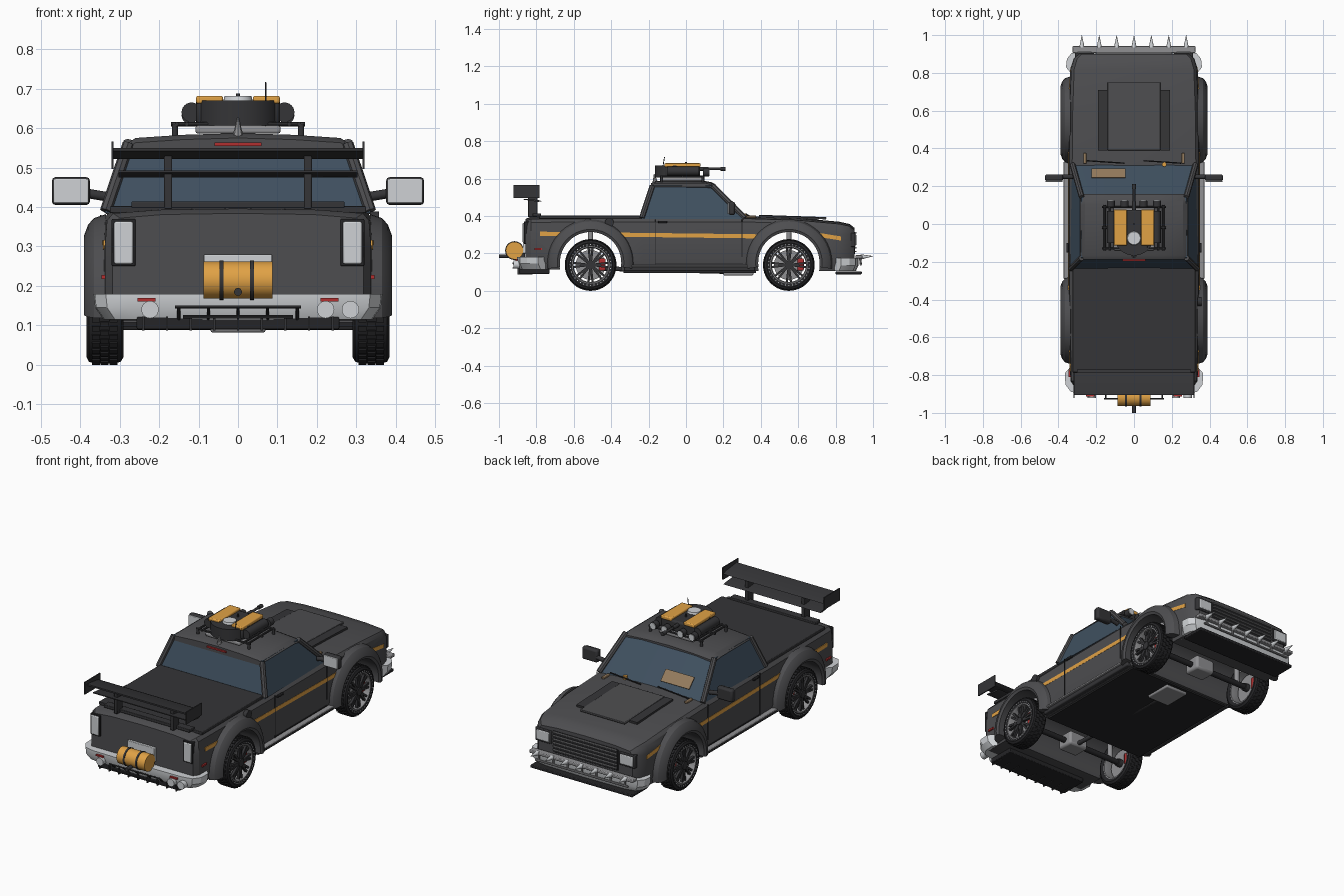
import bpy, bmesh, math
from mathutils import Vector, Matrix

if "Cube" in bpy.data.objects:
    bpy.data.objects.remove(bpy.data.objects["Cube"])

COL = {'body': (.075, .075, .08), 'dark': (.035, .035, .038), 'black': (.018, .018, .02), 'glass': (.05, .08, .115),
       'silver': (.62, .64, .66), 'grey': (.28, .28, .29), 'orange': (.75, .36, .06), 'red': (.45, .03, .03), 'tan': (.3, .2, .11)}
MATS = {}
for k, c in COL.items():
    MATS[k] = bpy.data.materials.new(k)
    MATS[k].diffuse_color = (*c, 1)

def finish(name, bm, mat, bevel=0):
    bmesh.ops.recalc_face_normals(bm, faces=bm.faces[:])
    me = bpy.data.meshes.new(name)
    bm.to_mesh(me)
    bm.free()
    me.materials.append(MATS[mat])
    ob = bpy.data.objects.new(name, me)
    bpy.context.collection.objects.link(ob)
    if bevel:
        m = ob.modifiers.new('bevel', 'BEVEL')
        m.width, m.segments = bevel, 2
    return ob

def boxes(name, items, mat, bevel=0):
    """items: (center, size[, rotation matrix about the center])"""
    bm = bmesh.new()
    for it in items:
        rot = it[2] if len(it) > 2 else Matrix()
        bmesh.ops.create_cube(bm, size=1, matrix=Matrix.Translation(it[0]) @ rot @ Matrix.Diagonal((*it[1], 1)))
    return finish(name, bm, mat, bevel)

def box(name, x, y, z, mat, bevel=0):
    c = [(a + b) / 2 for a, b in (x, y, z)]
    return boxes(name, [(c, [b - a for a, b in (x, y, z)])], mat, bevel)

def rods(name, segs, r, mat, r2=None, n=14):
    bm = bmesh.new()
    for a, b in segs:
        a, b = Vector(a), Vector(b)
        q = (b - a).to_track_quat('Z', 'Y').to_matrix().to_4x4()
        bmesh.ops.create_cone(bm, cap_ends=True, segments=n, radius1=r, radius2=r if r2 is None else r2,
                              depth=(b - a).length, matrix=Matrix.Translation((a + b) / 2) @ q)
    return finish(name, bm, mat)

def loft(name, rings, mat, closed=False):
    bm = bmesh.new()
    vs = [[bm.verts.new(p) for p in r] for r in rings]
    n = len(rings[0])
    pairs = list(zip(vs, vs[1:])) + ([(vs[-1], vs[0])] if closed else [])
    for a, b in pairs:
        for i in range(n):
            j = (i + 1) % n
            bm.faces.new((a[i], a[j], b[j], b[i]))
    if not closed:
        bm.faces.new(vs[0][::-1])
        bm.faces.new(vs[-1])
    return finish(name, bm, mat)

def revolve(name, prof, y, z, s, mat, n=40):
    ang = [2 * math.pi * i / n for i in range(n)]
    return loft(name, [[(s * x, y + r * math.cos(a), z + r * math.sin(a)) for x, r in prof] for a in ang], mat, True)

def sym(half):
    return half + [(-x, y, z) for x, y, z in half[::-1] if x > 1e-6]

# Body shell: y, half width, bottom, shoulder height
ST = [(-.858, .318, .125, .372), (-.83, .337, .115, .384), (-.23, .348, .105, .386), (.32, .348, .105, .386),
      (.6, .345, .105, .377), (.82, .337, .105, .357), (.875, .32, .11, .345), (.9, .295, .12, .325)]
def half_w(y):
    for a, b in zip(ST, ST[1:]):
        if a[0] <= y <= b[0]:
            return a[1] + (b[1] - a[1]) * (y - a[0]) / (b[0] - a[0])
body = loft('body_shell', [sym([(0, y, t + .012), (w * .6, y, t + .009), (w * .94, y, t), (w * .985, y, t - .018),
            (w, y, .3), (w, y, b + .05), (w * .96, y, b), (0, y, b)]) for y, w, b, t in ST], 'body')

# Wheels, arches and flares
WY, WZ, WR = (-.51, .55), .138, .138
for y in WY:
    cut = rods('arch_cutter', [((-.5, y, .15), (.5, y, .15))], .167, 'black', n=48)
    cut.hide_render = True
    m = body.modifiers.new('arch', 'BOOLEAN')
    m.operation, m.object = 'DIFFERENCE', cut
    bpy.context.view_layer.objects.active = body
    bpy.ops.object.modifier_apply(modifier=m.name)
    bpy.data.objects.remove(cut)
    rods('axle', [((-.33, y, WZ), (.33, y, WZ))], .016, 'black')
    box('axle_housing', (-.06, .06), (y - .05, y + .05), (.1, .18), 'grey', .012)
    for s in (-1, 1):
        rods('suspension_strut', [((s * .26, y, .14), (s * .26, y, .325))], .014, 'grey')
        fl = [(.166, .33), (.164, .383), (.178, .39), (.205, .38), (.222, .365), (.232, .335)]
        loft('fender_flare', [[(s * x, y + r * math.cos(a), .15 + r * math.sin(a)) for r, x in fl]
                              for a in [math.radians(-8 + 196 * i / 28) for i in range(29)]], 'body')
        revolve('tyre', [(.297, .1), (.29, .118), (.297, .13), (.31, .134), (.366, .134), (.378, .13), (.384, .118), (.379, .1)], y, WZ, s, 'black')
        revolve('rim', [(.298, .101), (.372, .101), (.379, .102), (.38, .096), (.37, .091), (.298, .094)], y, WZ, s, 'grey')
        rods('brake_disc', [((s * .335, y, WZ), (s * .35, y, WZ))], .08, 'grey', n=32)
        box('brake_caliper', sorted((s * .318, s * .36)), (y + .045, y + .08), (WZ - .03, WZ + .035), 'red', .006)
        rods('hub', [((s * .31, y, WZ), (s * .38, y, WZ))], .022, 'dark', n=20)
        spokes, lugs, bolts = [], [], []
        for i in range(16):
            a = 2 * math.pi * (i // 2) / 8 + (.12 if i % 2 else -.12)
            spokes.append(((s * .367, y + .058 * math.cos(a), WZ + .058 * math.sin(a)), (.014, .078, .011), Matrix.Rotation(a, 4, 'X')))
        for i in range(36):
            a = 2 * math.pi * i / 36
            for x, o in ((.316, 0), (.338, .087), (.36, 0)):
                lugs.append(((s * x, y + .134 * math.cos(a + o), WZ + .134 * math.sin(a + o)), (.02, .008, .014), Matrix.Rotation(a + o, 4, 'X')))
            p = (y + .109 * math.cos(a), WZ + .109 * math.sin(a))
            bolts.append(((s * .378, *p), (s * .384, *p)))
        boxes('wheel_spokes', spokes, 'dark')
        boxes('tyre_tread', lugs, 'black')
        rods('wheel_studs', bolts, .003, 'silver', n=6)

# Cab
def ring(z, yf, wf, yr, wr):
    return [(wf, yf, z), (wf * .6, yf + .012, z), (-wf * .6, yf + .012, z), (-wf, yf, z), (-wr, yr, z), (wr, yr, z)]
loft('cab_glass', [ring(.385, .31, .328, -.238, .338), ring(.562, .14, .278, -.178, .28)], 'glass')
loft('roof', [sym([(0, y, .587 + d), (.14, y, .583 + d), (.26, y, .575 + d), (.287, y, .556 + d), (.27, y, .548 + d), (0, y, .548 + d)])
              for y, d in ((-.187, -.012), (-.165, 0), (.1, 0), (.135, -.006), (.158, -.018))], 'body')
box('third_brake_light', (-.06, .06), (-.196, -.18), (.555, .563), 'red')
box('dash_paper', (-.23, -.05), (.245, .25), (.455, .458), 'tan').hide_render = True
boxes('windshield_paper', [((-.135, .268, .455), (.18, .07, .004), Matrix.Rotation(-.81, 4, 'X'))], 'tan')
bpy.data.objects.remove(bpy.data.objects['dash_paper'])
for s in (-1, 1):
    rods('cab_pillars', [((s * .326, .315, .39), (s * .277, .142, .562)), ((s * .335, -.236, .39), (s * .278, -.18, .56))], .015, 'body', n=8)
    rods('wiper', [((s * .15 - .1, .335, .402), (s * .15 + .1, .322, .41))], .004, 'black', n=6)
    # Wing mirrors
    box('mirror_housing', sorted((s * .375, s * .472)), (.228, .262), (.405, .476), 'dark', .01)
    box('mirror_glass', sorted((s * .379, s * .468)), (.222, .23), (.41, .471), 'silver', .003)
    rods('mirror_arm', [((s * .325, .25, .425), (s * .385, .25, .435))], .012, 'dark')
    # Doors, trim stripe, steps
    wx = .349
    boxes('door_seams', [((s * .348, -.165, .26), (.004, .004, .24)), ((s * .348, .3, .28), (.004, .004, .2)),
                         ((s * .348, .07, .145), (.004, .47, .004))], 'black')
    box('door_handle', sorted((s * .345, s * .358)), (-.15, -.1), (.362, .374), 'black', .003)
    for y0, y1 in ((-.78, -.63), (-.39, .43), (.67, .83)):
        z0, z1 = (.305 - .012 * (y + .78) if y < .6 else .305 - .16 * (y - .67) for y in (y0, y1))
        loft('side_stripe', [[(s * (half_w(y) + d), y, z + e) for d, e in ((-.005, -.011), (.003, -.011), (.003, .011), (-.005, .011))]
                             for y, z in ((y0, z0), (y1, z1))], 'orange')
    box('side_sill', sorted((s * .33, s * .358)), (-.33, .37), (.105, .135), 'dark', .006)
    box('side_step', sorted((s * .34, s * .372)), (-.29, .33), (.128, .138), 'grey', .003)
    # Hood vents and latches
    boxes('hood_vent', [((s * .166, .55, .392), (.05, .32, .012), Matrix.Rotation(-.035, 4, 'X'))], 'dark')
    box('hood_latch', (s * .26 - .008, s * .26 + .008), (.32, .375), (.39, .402), 'tan', .003)
    # Head and tail lamps
    box('headlamp_frame', (s * .262 - .05, s * .262 + .05), (.86, .907), (.235, .31), 'dark', .004)
    box('headlamp', (s * .262 - .04, s * .262 + .04), (.88, .912), (.245, .3), 'silver', .004)
    box('tail_lamp_frame', (s * .29 - .03, s * .29 + .03), (-.866, -.83), (.25, .37), 'black', .003)
    box('tail_lamp', (s * .29 - .024, s * .29 + .024), (-.873, -.84), (.256, .363), 'silver', .004)
    box('reflector', (s * .232 - .023, s * .232 + .023), (-.912, -.89), (.161, .169), 'red')
    box('side_marker', sorted((s * .33, s * .346)), (-.81, -.77), (.218, .228), 'red')
    # Spoiler posts and end plates
    box('spoiler_post', (s * .177 - .01, s * .177 + .01), (-.845, -.795), (.395, .53), 'dark', .003)
    box('spoiler_end_plate', (s * .318 - .003, s * .318 + .003), (-.922, -.782), (.497, .566), 'dark')
rods('fuel_cap', [((.335, -.41, .365), (.357, -.41, .365))], .024, 'dark', n=24)
boxes('hood_panel', [((0, .57, .394), (.28, .36, .012), Matrix.Rotation(-.035, 4, 'X'))], 'body', .003)
rods('hood_beacon', [((.16, .315, .395), (.16, .315, .413))], .012, 'orange')
box('bed_cover', (-.325, .325), (-.785, -.235), (.385, .402), 'dark', .003)

# Spoiler
def blade(name, w, y0, y1, z, t):
    pr = [(y0, z + t), (y0, z + t * .5), (y1 - .02, z - t * .7), (y1, z - t * .3), (y1 - .02, z + t * .3)]
    loft(name, [[(x, y, zz) for y, zz in pr] for x in (-w, w)], 'dark')
blade('spoiler_upper_wing', .316, -.905, -.785, .533, .017)
blade('spoiler_lower_wing', .303, -.868, -.77, .482, .01)
box('spoiler_base', (-.27, .27), (-.82, -.775), (.397, .414), 'dark', .003)

# Bumpers
def bumper(name, half, zt, zb):
    path = half + [(-x, y) for x, y in half[-2::-1]]
    loft(name, [[(x, y, zt), (x * .99, y, zb + .03), (x * .93, y * .985, zb), (x * .85, y * .92, zb), (x * .85, y * .92, zt)] for x, y in path], 'silver')
bumper('rear_bumper', [(.366, -.79), (.363, -.85), (.335, -.888), (.28, -.9), (0, -.905)], .18, .115)
bumper('front_bumper', [(.36, .83), (.355, .875), (.33, .905), (.27, .917), (0, .922)], .175, .105)
box('rear_diffuser', (-.257, .257), (-.89, -.73), (.09, .124), 'black', .004)
boxes('diffuser_fins', [((-.24 + .06 * i, -.86, .105), (.006, .08, .035)) for i in range(9)], 'dark')
rods('rear_step_rail', [((-.16, -.925, .147), (.16, -.925, .147)), ((-.14, -.925, .122), (.14, -.925, .122))] +
     [((x, -.925, .147), (x, -.88, .11)) for x in (-.15, -.075, 0, .075, .15)], .004, 'dark', n=8)
rods('rear_round_lamps', [((x, -.89, .14), (x, -.922, .14)) for x in (-.223, .222, .285)], .022, 'silver', n=24)
rods('tow_bar', [((0, -.86, .185), (0, -1, .185))], .01, 'dark')

# Rear tank and plate
box('rear_plate', (-.086, .086), (-.872, -.85), (.2, .28), 'silver', .003)
rods('rear_tank', [((-.088, -.917, .215), (.088, -.917, .215))], .047, 'orange', n=32)
rods('tank_straps', [((x - .005, -.917, .215), (x + .005, -.917, .215)) for x in (-.042, .035)], .05, 'dark', n=32)
box('tank_bracket', (-.07, .07), (-.915, -.86), (.175, .2), 'dark')

# Front grille, splitter and spiked bar
box('grille', (-.205, .205), (.87, .904), (.195, .315), 'black', .003)
boxes('grille_slats', [((0, .905, .21 + .02 * i), (.4, .012, .006)) for i in range(6)], 'grey')
box('front_splitter', (-.32, .32), (.8, .94), (.088, .104), 'black', .004)
box('ram_bar', (-.325, .325), (.905, .943), (.172, .19), 'grey', .004)
rods('ram_lower_bar', [((-.29, .935, .14), (.29, .935, .14))] + [((-.27 + .09 * i, .935, .14), (-.27 + .09 * i, .93, .18)) for i in range(7)], .006, 'grey', n=8)
rods('ram_spikes', [((-.276 + .092 * i, .935, .181), (-.276 + .092 * i, 1, .185)) for i in range(7)], .014, 'silver', r2=.0005, n=12)

# Underside
box('floor_pan', (-.32, .32), (-.335, .375), (.096, .11), 'black')
box('transmission', (-.07, .07), (.2, .36), (.082, .1), 'grey', .006)
rods('drive_shaft', [((0, -.5, .12), (0, .3, .1))], .012, 'dark')

# Roof rack
rods('roof_rack', [((x, -.14, .61), (x, .1, .61)) for x in (-.155, -.13, .13, .155)] +
     [((-.17, y, .61), (.17, y, .61)) for y in (-.13, -.02, .09)], .0055, 'dark', n=8)
rods('rack_feet', [((x, y, .57), (x, y, .61)) for x in (-.16, .16) for y in (-.13, .09)], .008, 'dark')
box('turret_base', (-.108, .108), (-.14, .09), (.586, .606), 'grey', .006)

# Roof turret
rods('turret_drum', [((0, -.06, .606), (0, -.06, .67))], .107, 'dark', n=32)
box('turret_body', (-.105, .105), (-.11, .075), (.608, .67), 'dark', .01)
for s in (-1, 1):
    box('turret_lid', (s * .072 - .034, s * .072 + .034), (-.115, .078), (.662, .682), 'orange', .005)
    rods('turret_side_pod', [((s * .118, -.1, .64), (s * .118, .07, .64))], .025, 'dark', n=24)
    for x in (.05, .122):
        rods('roof_lamp', [((s * x, .09, .632), (s * x, .122, .632))], .021, 'dark', n=20)
        rods('roof_lamp_lens', [((s * x, .121, .632), (s * x, .126, .632))], .018, 'silver', n=20)
rods('turret_cap', [((0, -.075, .66), (0, -.075, .681))], .04, 'silver', r2=.034, n=24)
rods('turret_barrel', [((0, .05, .652), (0, .212, .652))], .007, 'dark')
rods('barrel_sleeve', [((0, .06, .652), (0, .12, .652)), ((0, .185, .652), (0, .212, .652))], .011, 'dark')
rods('turret_sight', [((0, .0, .67), (0, .0, .688))], .005, 'dark')
rods('antenna', [((.07, -.135, .59), (.07, -.115, .716))], .0022, 'dark', n=6)
rods('roof_fin', [((0, -.165, .58), (0, -.17, .625))], .014, 'grey', r2=.002, n=8)

# Smooth the round parts, keep the edges
bpy.ops.object.select_all(action='SELECT')
bpy.context.view_layer.objects.active = body
bpy.ops.object.shade_smooth_by_angle(angle=math.radians(30))

for m in bpy.data.materials:
    if m.users and not m.is_grease_pencil:
        m.use_nodes = True
        m.node_tree.nodes["Principled BSDF"].inputs["Base Color"].default_value = m.diffuse_color
